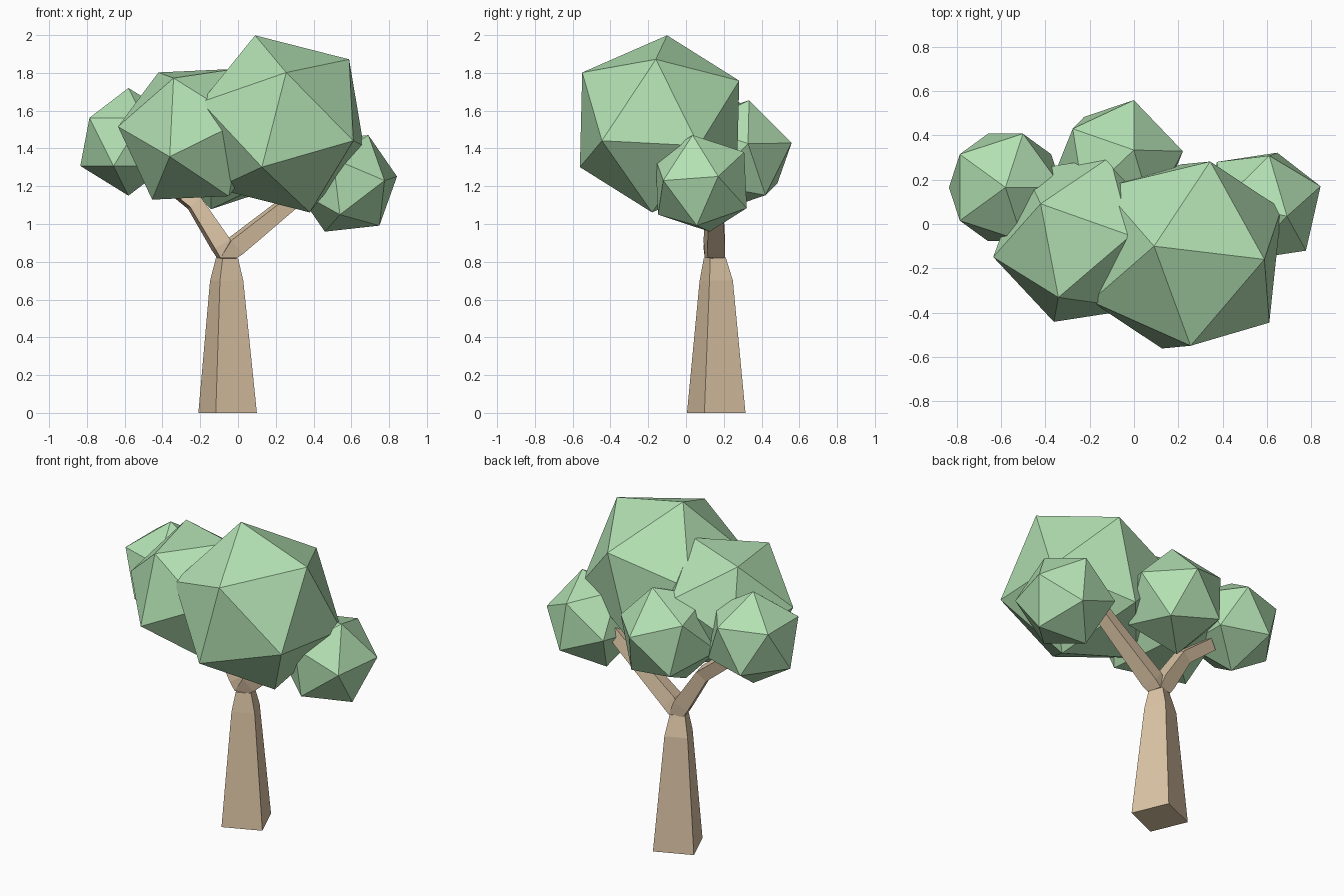
import bpy, bmesh, math
from mathutils import Vector, Matrix

if "Cube" in bpy.data.objects:
    bpy.data.objects.remove(bpy.data.objects["Cube"])


def material(name, color):
    m = bpy.data.materials.new(name)
    m.diffuse_color = (*color, 1)
    m.use_nodes = True
    m.node_tree.nodes["Principled BSDF"].inputs["Base Color"].default_value = m.diffuse_color
    return m


LEAF = material("leaf_green", (0.45, 0.75, 0.45))
BARK = material("bark_tan", (0.72, 0.56, 0.38))


def finish(bm, name, mat):
    bmesh.ops.recalc_face_normals(bm, faces=bm.faces[:])
    me = bpy.data.meshes.new(name)
    bm.to_mesh(me)
    bm.free()
    me.materials.append(mat)
    ob = bpy.data.objects.new(name, me)
    bpy.context.collection.objects.link(ob)


def frame(pole, side):
    z = Vector(pole).normalized()
    s = Vector(side)
    x = (s - z * s.dot(z)).normalized()
    return Matrix((x, z.cross(x), z)).transposed()


def foliage(name, center, radius, pole, neighbour):
    """Icosahedron with one corner along pole and an adjacent one towards neighbour."""
    bm = bmesh.new()
    bmesh.ops.create_icosphere(bm, subdivisions=1, radius=radius)
    top = max(bm.verts, key=lambda v: v.co.z)
    base = frame(top.co, top.link_edges[0].other_vert(top).co)
    rot = frame(pole, neighbour) @ base.transposed()
    bm.transform(Matrix.Translation(center) @ rot.to_4x4())
    finish(bm, name, LEAF)


def limb(name, points, angle):
    """Four-sided tapering tube; points are (x, y, z, radius)."""
    bm = bmesh.new()
    pts = [Vector(p[:3]) for p in points]
    rings = []
    for i, p in enumerate(pts):
        d = Vector((0, 0, 1))
        if i:
            d = (pts[min(i + 1, len(pts) - 1)] - pts[i - 1]).normalized()
        n = Vector((0, 1, 0)).cross(d).normalized()
        s = d.cross(n)
        ring = []
        for k in range(4):
            t = math.radians(angle + 90 * k)
            ring.append(bm.verts.new(p + points[i][3] * (n * math.cos(t) + s * math.sin(t))))
        rings.append(ring)
    for a, b in zip(rings, rings[1:]):
        for k in range(4):
            j = (k + 1) % 4
            bm.faces.new((a[k], a[j], b[j], b[k]))
    bm.faces.new(rings[0][::-1])
    bm.faces.new(rings[-1])
    finish(bm, name, BARK)


# Trunk and forked branches
limb("trunk", [(-.055, .16, 0, .167), (-.06, .16, .70, .095), (-.058, .152, .82, .063)], -22)
limb("right_branch", [(-.058, .152, .82, .063), (-.01, .15, .885, .068),
                      (.27, .15, 1.11, .055), (.46, .15, 1.27, .05)], -33)
limb("left_branch", [(-.058, .152, .82, .063), (-.09, .15, .89, .068),
                     (-.23, .15, 1.11, .055), (-.42, .16, 1.26, .05)], -33)

# Foliage clumps
foliage("large_foliage", (.235, -.14, 1.53), .492, (-.145, .04, .47), (.355, -.02, .34))
foliage("front_left_foliage", (-.235, -.07, 1.475), .41, (-.185, .16, .325), (-.105, -.26, .295))
foliage("right_foliage", (.575, .08, 1.215), .284, (.115, -.045, .255), (.265, .09, .035))
foliage("left_foliage", (-.58, .165, 1.435), .285, (0, 0, 1), (1, 0, .5))
foliage("back_foliage", (-.072, .27, 1.367), .304, (.072, .065, .293), (.072, .29, .063))
